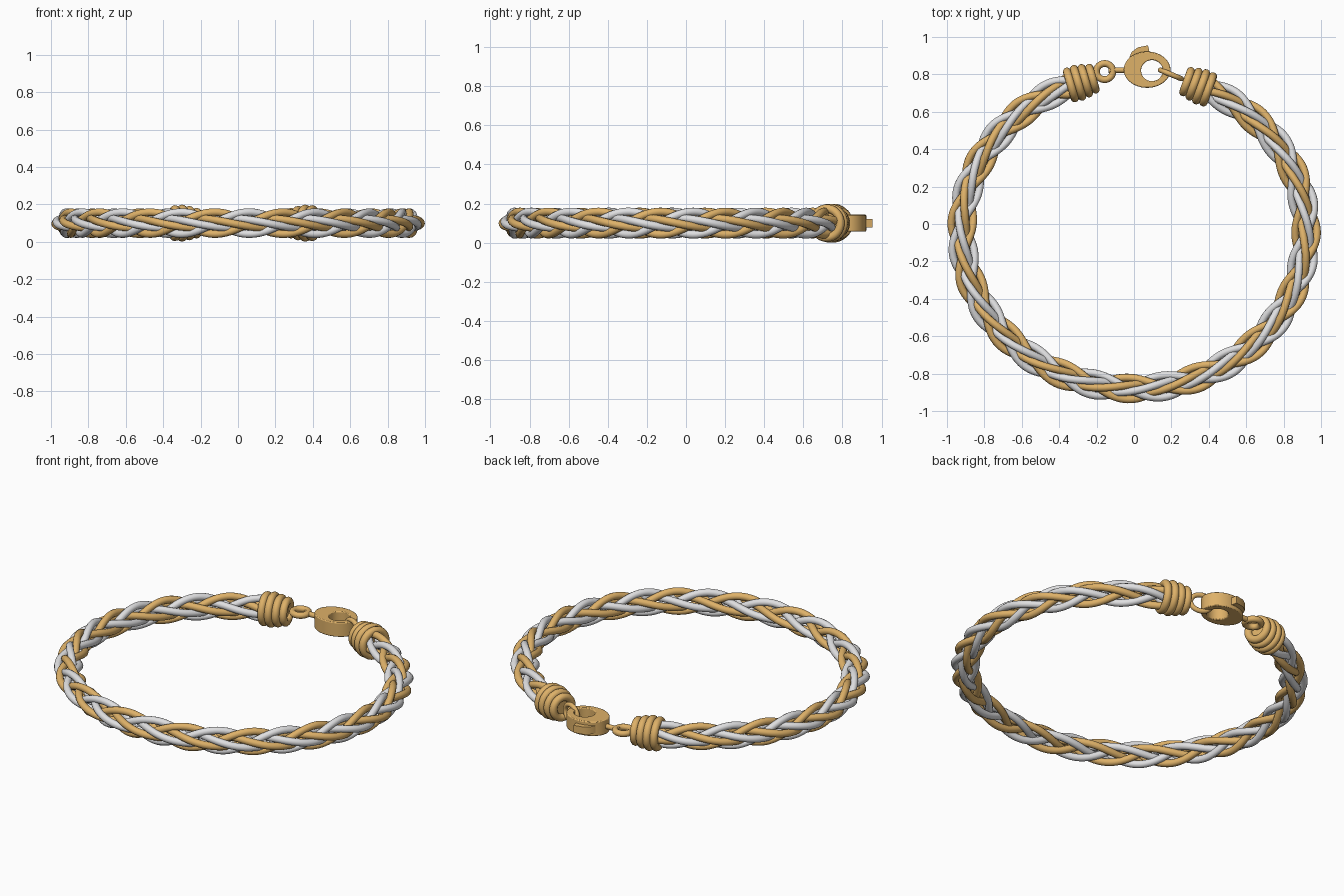
import bpy, bmesh
from math import sin, cos, pi, radians
from mathutils import Vector

if "Cube" in bpy.data.objects:
    bpy.data.objects.remove(bpy.data.objects["Cube"])

MID = 0.1                      # height of the bracelet's centre plane
UP = Vector((0, 0, 1))


def material(name, rgb):
    m = bpy.data.materials.new(name)
    m.use_nodes = True
    m.diffuse_color = (*rgb, 1)
    bsdf = next(n for n in m.node_tree.nodes if n.type == 'BSDF_PRINCIPLED')
    bsdf.inputs["Base Color"].default_value = (*rgb, 1)
    return m


gold = material("warm gold", (0.73, 0.44, 0.14))
silver = material("pale silver", (0.74, 0.74, 0.75))


def add_mesh(name, mesh, mat):
    obj = bpy.data.objects.new(name, mesh)
    bpy.context.collection.objects.link(obj)
    mesh.materials.clear()
    mesh.materials.append(mat)
    return obj


def tube(name, points, radius, mat, cyclic=False):
    """Round wire swept along a list of points."""
    curve = bpy.data.curves.new(name + " path", 'CURVE')
    curve.dimensions = '3D'
    curve.bevel_depth = radius
    curve.bevel_resolution = 4
    curve.use_fill_caps = not cyclic
    spline = curve.splines.new('POLY')
    spline.points.add(len(points) - 1)
    for p, co in zip(spline.points, points):
        p.co = (*co, 1)
    spline.use_cyclic_u = cyclic
    spline.use_smooth = True
    temp = bpy.data.objects.new(name + " path", curve)
    bpy.context.collection.objects.link(temp)
    graph = bpy.context.evaluated_depsgraph_get()
    mesh = bpy.data.meshes.new_from_object(temp.evaluated_get(graph))
    bpy.data.objects.remove(temp)
    return add_mesh(name, mesh, mat)


def ring(name, centre, u, v, ru, rv, wire, mat=gold, n=40):
    """Closed oval loop of wire in the plane of u and v."""
    pts = [centre + u * ru * cos(2 * pi * i / n) + v * rv * sin(2 * pi * i / n)
           for i in range(n)]
    return tube(name, pts, wire, mat, cyclic=True)


# Oval path of the bracelet
def path(a):
    """Point, outward normal and tangent at angle a."""
    p = Vector((0.92 * cos(a), -0.04 + 0.84 * sin(a), MID))
    t = Vector((-0.92 * sin(a), 0.84 * cos(a), 0)).normalized()
    return p, t.cross(UP), t


START, END = radians(68.3), radians(-252.3)

# Round braid: two families of four strands circling in opposite directions,
# one on a wide oval track and the other on a tall one
TURNS, STEPS = 7, 300
LONG, SHORT = 0.0585, 0.025
for family, radial, vertical in (("wide", LONG, SHORT), ("tall", SHORT, -LONG)):
    for k in range(4):
        pts = []
        for i in range(STEPS + 1):
            s = i / STEPS
            p, out, _ = path(START + (END - START) * s)
            u = 2 * pi * TURNS * s + k * pi / 2 + (pi / 4 if family == "tall" else 0)
            pts.append(p + out * radial * cos(u) + UP * vertical * sin(u))
        tube(f"{family} braid strand {k + 1}", pts, 0.0205, silver if k % 2 else gold)


# Ribbed end caps, tapering towards the clasp
def end_cap(side, angle, toward):
    p, out, t = path(angle)
    t = t * toward
    for i, radius in enumerate((0.074, 0.077, 0.07, 0.06)):
        ring(f"{side} cap rib {i + 1}", p + t * 0.04 * (i - 1.5), out, UP,
             radius, radius, 0.022)
    bm = bmesh.new()
    bmesh.ops.create_cone(bm, cap_ends=True, segments=32, radius1=0.072,
                          radius2=0.056, depth=0.12)
    mesh = bpy.data.meshes.new(side + " cap core")
    bm.to_mesh(mesh)
    bm.free()
    core = add_mesh(side + " cap core", mesh, gold)
    core.rotation_euler = t.to_track_quat('Z', 'Y').to_euler()
    core.location = p


end_cap("left", START, 1)
end_cap("right", END, -1)

# Connecting links
X, Y = Vector((1, 0, 0)), Vector((0, 1, 0))
ring("right link", Vector((-0.157, 0.815, MID)), X, Y, 0.044, 0.043, 0.018)
tube("clasp shank", [Vector((-0.135, 0.823, MID)), Vector((-0.03, 0.823, MID))],
     0.015, gold)
along = Vector((0.92, -0.38, 0)).normalized()
ring("left link", Vector((0.197, 0.80, MID)), along, UP, 0.06, 0.05, 0.014)


# Clasp body: thick plate with an off-centre eye
def clasp_body(half, n=48):
    bm = bmesh.new()
    rows = []
    for cx, cy, rx, ry, z in ((0.07, 0.825, 0.125, 0.097, -half),
                              (0.07, 0.825, 0.125, 0.097, half),
                              (0.096, 0.82, 0.058, 0.056, half),
                              (0.096, 0.82, 0.058, 0.056, -half)):
        rows.append([bm.verts.new((cx + rx * cos(2 * pi * i / n),
                                   cy + ry * sin(2 * pi * i / n), MID + z))
                     for i in range(n)])
    for r in range(4):
        lo, hi = rows[r], rows[(r + 1) % 4]
        for i in range(n):
            j = (i + 1) % n
            bm.faces.new((lo[i], lo[j], hi[j], hi[i]))
    bmesh.ops.recalc_face_normals(bm, faces=bm.faces)
    mesh = bpy.data.meshes.new("clasp body")
    bm.to_mesh(mesh)
    bm.free()
    return add_mesh("clasp body", mesh, gold)


body = clasp_body(0.043)
bevel = body.modifiers.new("soft edges", 'BEVEL')
bevel.width = 0.005
bevel.segments = 2
bevel.limit_method = 'ANGLE'


# Thumb lever on the clasp
bm = bmesh.new()
outline = ((-0.025, 0.89), (-0.012, 0.92), (0.02, 0.944), (0.075, 0.955),
           (0.085, 0.91), (0.04, 0.88))
face = bm.faces.new([bm.verts.new((x, y, MID - 0.022)) for x, y in outline])
top = bmesh.ops.extrude_face_region(bm, geom=[face])["geom"]
bmesh.ops.translate(bm, vec=(0, 0, 0.044),
                    verts=[g for g in top if isinstance(g, bmesh.types.BMVert)])
bmesh.ops.recalc_face_normals(bm, faces=bm.faces)
lever_mesh = bpy.data.meshes.new("clasp lever")
bm.to_mesh(lever_mesh)
bm.free()
add_mesh("clasp lever", lever_mesh, gold)

# Smooth shading with crisp edges
bpy.context.view_layer.update()
bpy.ops.object.select_all(action='DESELECT')
for obj in bpy.context.collection.objects:
    if obj.type == 'MESH' and obj.data.materials and obj.data.materials[0] in (gold, silver):
        obj.select_set(True)
        bpy.context.view_layer.objects.active = obj
bpy.ops.object.shade_smooth_by_angle(angle=radians(40))
